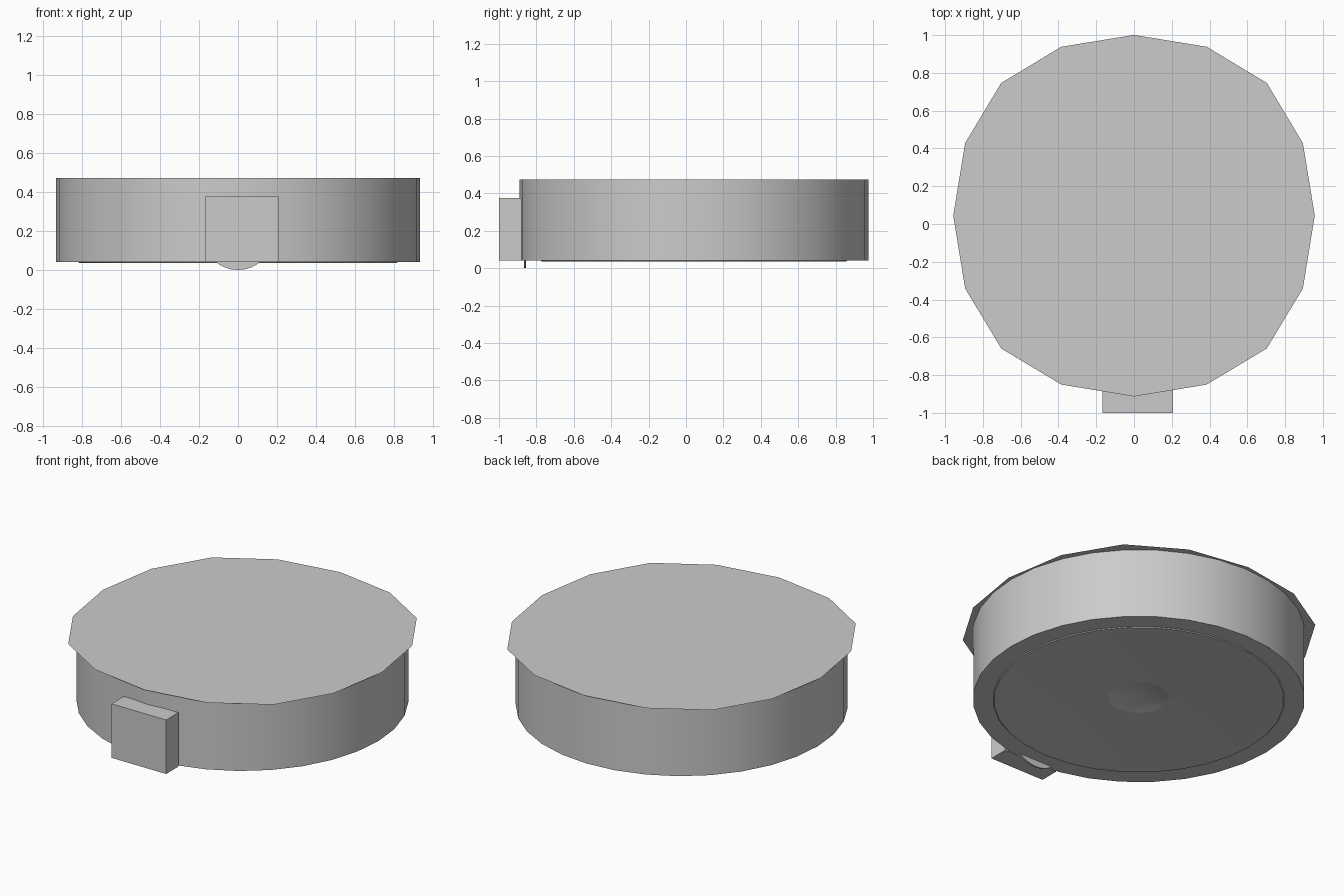
import bpy, bmesh, math
from mathutils import Vector

if "Cube" in bpy.data.objects:
    bpy.data.objects.remove(bpy.data.objects["Cube"])

CY = 0.042  # y of the round housing's centre


def add_object(name, bm, smooth=False):
    bmesh.ops.recalc_face_normals(bm, faces=bm.faces)
    mesh = bpy.data.meshes.new(name)
    bm.to_mesh(mesh)
    bm.free()
    ob = bpy.data.objects.new(name, mesh)
    bpy.context.collection.objects.link(ob)
    if smooth:
        bpy.ops.object.select_all(action='DESELECT')
        ob.select_set(True)
        bpy.context.view_layer.objects.active = ob
        bpy.ops.object.shade_smooth_by_angle(angle=math.radians(30))
    return ob


def lathe(name, profile, sides=32):
    """Spin (radius, z) points around the vertical axis."""
    bm = bmesh.new()
    verts = [bm.verts.new((r, 0, z)) for r, z in profile]
    edges = [bm.edges.new(p) for p in zip(verts, verts[1:])]
    bmesh.ops.spin(bm, geom=verts + edges, cent=(0, 0, 0), axis=(0, 0, 1),
                   angle=math.tau, steps=sides, use_duplicate=False)
    bmesh.ops.remove_doubles(bm, verts=bm.verts, dist=1e-4)
    ob = add_object(name, bm, True)
    ob.location.y = CY
    return ob


# Round drum wall with its flat bottom rim
lathe("housing", [(0.933, 0.473), (0.933, 0.041), (0.80, 0.041)])

# Shallow concave underside with raised surround and central dimple
lathe("underside_cone", [(0.82, 0.041), (0.815, 0.036), (0.79, 0.036),
                         (0.75, 0.040), (0.17, 0.052)])
lathe("centre_cap", [(0.17, 0.052), (0.12, 0.064), (0.06, 0.072), (0, 0.075)])

# Thin sixteen-sided lid, slightly wider than the drum
bm = bmesh.new()
quarter = [(0.957, 0), (0.894, 0.385), (0.703, 0.703), (0.385, 0.894)]
lid = []
for turn in range(4):
    c, s = [(1, 0), (0, 1), (-1, 0), (0, -1)][turn]
    for x, y in quarter:
        lid.append(bm.verts.new((x * c - y * s, x * s + y * c + 0.044, 0.473)))
bm.faces.new(lid)
add_object("lid", bm)

# Block on the front
bm = bmesh.new()
bmesh.ops.create_cube(bm, size=1)
lo, hi = Vector((-0.168, -1.0, 0.041)), Vector((0.207, -0.88, 0.376))
for v in bm.verts:
    v.co = Vector(((lo[i] + hi[i]) / 2 + v.co[i] * (hi[i] - lo[i]) for i in range(3)))
add_object("front_block", bm)

# Thin upright disc peeking out below the front edge
bm = bmesh.new()
bmesh.ops.create_cone(bm, cap_ends=True, segments=32, radius1=0.18,
                      radius2=0.18, depth=0.01)
disc = add_object("dial_disc", bm, True)
disc.rotation_euler.x = math.pi / 2
disc.location = (0, -0.86, 0.18)
